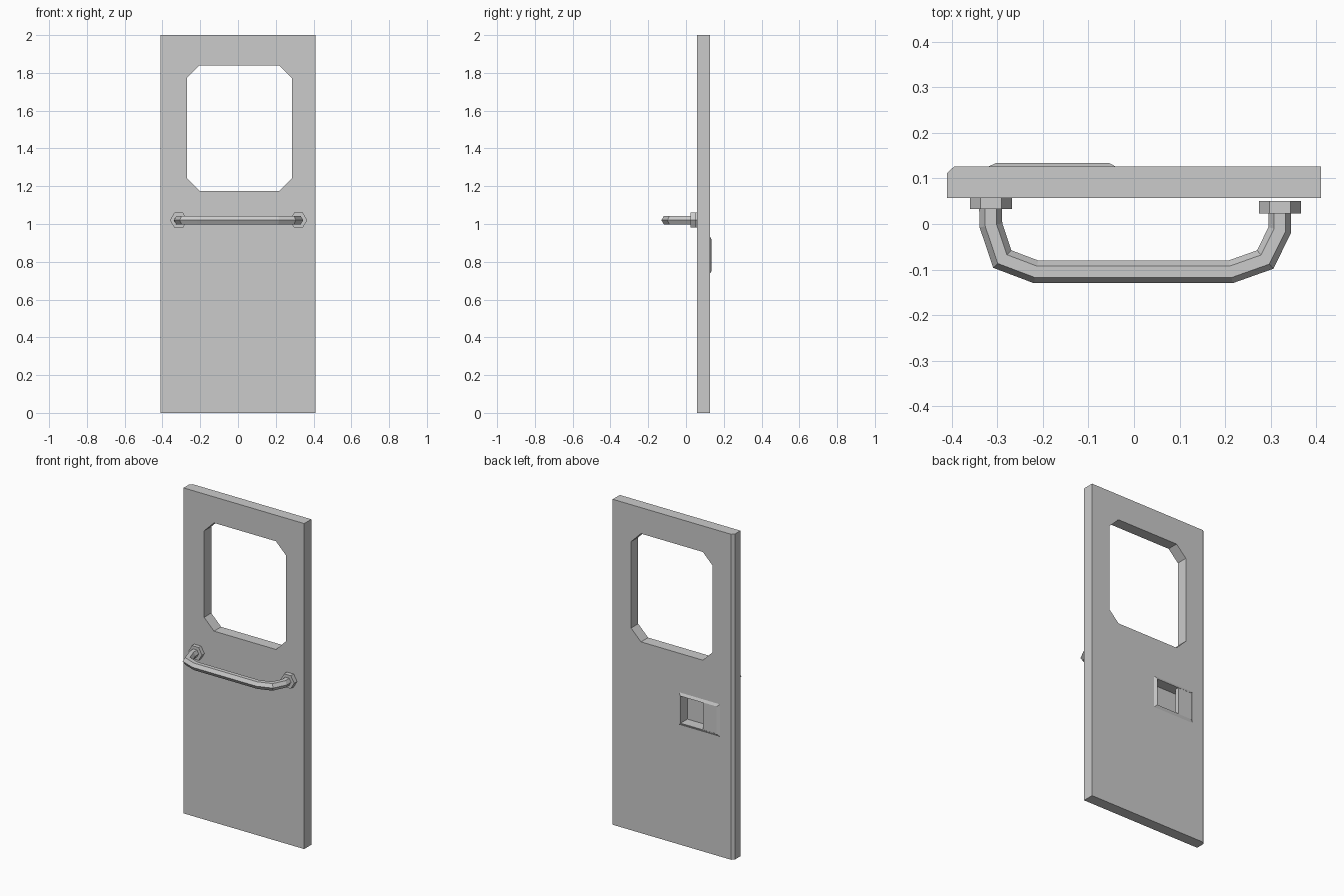
import bpy, bmesh, math
from mathutils import Vector

if "Cube" in bpy.data.objects:
    bpy.data.objects.remove(bpy.data.objects["Cube"])


def finish(name, bm):
    bmesh.ops.recalc_face_normals(bm, faces=bm.faces)
    mesh = bpy.data.meshes.new(name)
    bm.to_mesh(mesh)
    bm.free()
    obj = bpy.data.objects.new(name, mesh)
    bpy.context.collection.objects.link(obj)
    return obj


def loft(name, rings, caps=True, closed=False):
    """Bridge a list of equal-length point rings into one mesh."""
    bm = bmesh.new()
    loops = [[bm.verts.new(p) for p in r] for r in rings]
    pairs = list(zip(loops, loops[1:]))
    if closed:
        pairs.append((loops[-1], loops[0]))
    for a, b in pairs:
        n = len(a)
        for i in range(n):
            j = (i + 1) % n
            bm.faces.new((a[i], a[j], b[j], b[i]))
    if caps and not closed:
        bm.faces.new(loops[0])
        bm.faces.new(loops[-1])
    return finish(name, bm)


def prism_y(name, outline, y0, y1):
    return loft(name, [[(x, y, z) for x, z in outline] for y in (y0, y1)])


def rect(x0, x1, z0, z1):
    return [(x0, z0), (x1, z0), (x1, z1), (x0, z1)]


def cut(obj, cutter):
    cutter.hide_render = True
    mod = obj.modifiers.new("cut", 'BOOLEAN')
    mod.operation, mod.solver, mod.object = 'DIFFERENCE', 'EXACT', cutter
    bpy.context.view_layer.objects.active = obj
    bpy.ops.object.modifier_apply(modifier=mod.name)
    bpy.data.objects.remove(cutter)


# Door panel with one chamfered rear edge
FRONT, BACK = 0.057, 0.126
plan = [(-0.41, FRONT), (0.41, FRONT), (0.41, BACK), (-0.395, BACK), (-0.41, 0.112)]
door = loft("door_panel", [[(x, y, z) for x, y in plan] for z in (0, 2)])

# Window opening with clipped corners
x0, x1, z0, z1, c = -0.27, 0.285, 1.175, 1.84, 0.067
window = [(x0 + c, z0), (x1 - c, z0), (x1, z0 + c), (x1, z1 - c),
          (x1 - c, z1), (x0 + c, z1), (x0, z1 - c), (x0, z0 + c)]
cut(door, prism_y("window_cutter", window, 0, 0.2))

# Recessed pull pocket in the back
inner = rect(-0.30, -0.057, 0.752, 0.918)
cut(door, prism_y("pocket_cutter", inner, 0.068, 0.2))

# Thin sloped rim around the pocket
outer = rect(-0.32, -0.04, 0.735, 0.935)
crest = rect(-0.302, -0.055, 0.75, 0.92)
rim = [(outer, BACK), (crest, 0.134), (inner, 0.134), (inner, BACK)]
loft("pocket_rim", [[(x, y, z) for x, z in r] for r, y in rim], closed=True)

# Finger plate covering part of the pocket
prism_y("pull_plate", rect(-0.302, -0.21, 0.752, 0.918), 0.107, 0.133)

# Bent hexagonal grab bar with mitred joints
ZBAR, R = 1.02, 0.025
path = [Vector(p) for p in [(-0.315, 0.045), (-0.314, -0.003), (-0.289, -0.077),
                            (-0.215, -0.105), (0.212, -0.105), (0.288, -0.078),
                            (0.32, -0.013), (0.32, 0.04)]]
rings = []
for i, p in enumerate(path):
    d0 = (p - path[i - 1]).normalized() if i else (path[1] - p).normalized()
    d1 = (path[i + 1] - p).normalized() if i < len(path) - 1 else d0
    t = (d0 + d1).normalized()
    n = Vector((-t.y, t.x)) / t.dot(d0)
    ring = []
    for k in range(6):
        a = k * math.pi / 3
        q = p + n * (R * math.cos(a))
        ring.append((q.x, q.y, ZBAR + R * math.sin(a)))
    rings.append(ring)
loft("grab_bar", rings)

# Hexagonal mounting flanges
for side, cx, ya, yb in (("left", -0.314, 0.033, 0.058), ("right", 0.32, 0.023, 0.051)):
    hexagon = [(cx + 0.046 * math.cos(k * math.pi / 3),
                ZBAR + 0.046 * math.sin(k * math.pi / 3)) for k in range(6)]
    prism_y(side + "_flange", hexagon, ya, yb)
